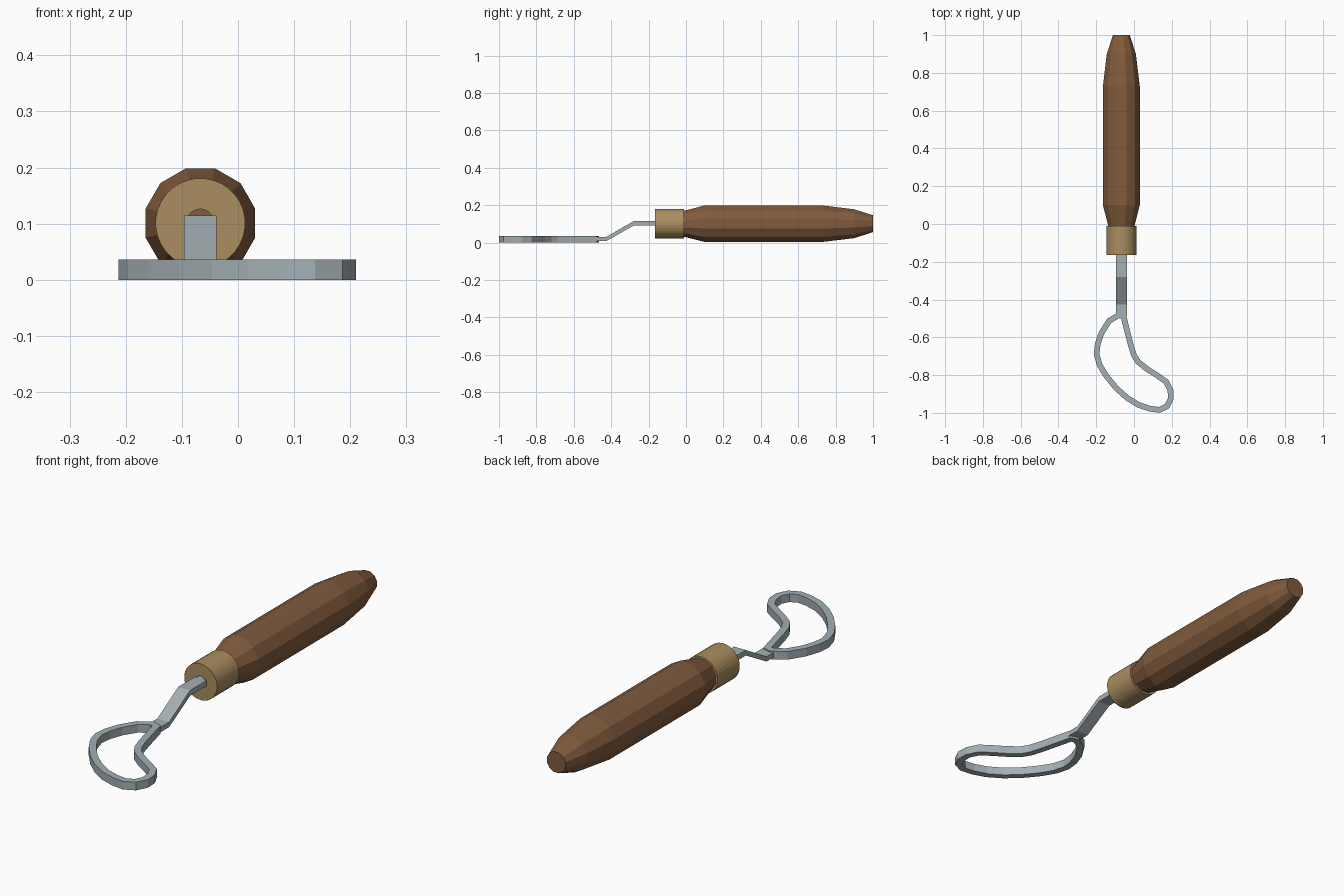
import bpy, bmesh, math
from mathutils import Vector

if "Cube" in bpy.data.objects:
    bpy.data.objects.remove(bpy.data.objects["Cube"])

AX, AZ = -0.067, 0.101   # handle axis (runs along y)


def material(name, rgb):
    m = bpy.data.materials.new(name)
    m.diffuse_color = (*rgb, 1)
    m.use_nodes = True
    m.node_tree.nodes["Principled BSDF"].inputs["Base Color"].default_value = m.diffuse_color
    return m


WOOD = material("brown wood", (0.22, 0.105, 0.047))
BRASS = material("brass", (0.40, 0.27, 0.115))
STEEL = material("steel", (0.37, 0.43, 0.455))


def finish(name, bm, mat):
    bmesh.ops.recalc_face_normals(bm, faces=bm.faces[:])
    me = bpy.data.meshes.new(name)
    bm.to_mesh(me)
    bm.free()
    me.materials.append(mat)
    ob = bpy.data.objects.new(name, me)
    bpy.context.collection.objects.link(ob)
    return ob


def lathe(name, profile, sides, mat, closed=False):
    """Turn (y, radius) points about the handle axis."""
    bm = bmesh.new()
    rings = []
    for y, r in profile:
        angles = [2 * math.pi * (i + 0.5) / sides for i in range(sides)]
        rings.append([bm.verts.new((AX + r * math.cos(a), y, AZ + r * math.sin(a)))
                      for a in angles])
    pairs = list(zip(rings, rings[1:]))
    if closed:
        pairs.append((rings[-1], rings[0]))
    else:
        bm.faces.new(rings[0])
        bm.faces.new(rings[-1])
    for a, b in pairs:
        for i in range(sides):
            j = (i + 1) % sides
            bm.faces.new((a[i], a[j], b[j], b[i]))
    return finish(name, bm, mat)


def ribbon(name, sections, mat, closed):
    """Skin a run of four-cornered sections."""
    bm = bmesh.new()
    rings = [[bm.verts.new(p) for p in s] for s in sections]
    pairs = list(zip(rings, rings[1:]))
    if closed:
        pairs.append((rings[-1], rings[0]))
    else:
        bm.faces.new(rings[0])
        bm.faces.new(rings[-1])
    for a, b in pairs:
        for i in range(4):
            j = (i + 1) % 4
            bm.faces.new((a[i], a[j], b[j], b[i]))
    return finish(name, bm, mat)


# Twelve-sided wooden handle; radii are given across the flats
flat = 1 / math.cos(math.pi / 12)
lathe("handle", [(y, r * flat) for y, r in
                 [(-0.02, 0.068), (0.0, 0.072), (0.10, 0.0975), (0.73, 0.0975),
                  (0.90, 0.077), (1.0, 0.045)]], 12, WOOD)

# Brass ferrule with a small bore for the tang
lathe("ferrule", [(-0.165, 0.08), (-0.01, 0.08), (-0.01, 0.025), (-0.165, 0.025)],
      32, BRASS, closed=True)

# Cranked flat tang
half_w = 0.029
tang = [(-0.485, 0.009, 0.031), (-0.425, 0.009, 0.031),
        (-0.28, 0.091, 0.115), (-0.02, 0.091, 0.115)]
ribbon("tang", [[(AX - half_w, y, lo), (AX + half_w, y, lo),
                 (AX + half_w, y, hi), (AX - half_w, y, hi)] for y, lo, hi in tang],
       STEEL, False)

# Bent cutting loop, a standing strip following a kidney-shaped path
path = [Vector(p) for p in [
    (-.08, -.482), (-.132, -.513), (-.172, -.577), (-.192, -.635), (-.198, -.69),
    (-.182, -.746), (-.147, -.804), (-.095, -.868), (-.037, -.92), (.024, -.958),
    (.085, -.978), (.135, -.984), (.175, -.965), (.195, -.925), (.193, -.88),
    (.17, -.835), (.12, -.80), (.065, -.765), (.022, -.73), (0, -.695),
    (-.016, -.645), (-.035, -.57), (-.055, -.49)]]
sections = []
for i, p in enumerate(path):
    d0 = (p - path[i - 1]).normalized()
    d1 = (path[(i + 1) % len(path)] - p).normalized()
    t = (d0 + d1).normalized()
    n = Vector((-t.y, t.x)) * 0.015 / max(t.dot(d1), 0.75)
    a, b = p - n, p + n
    sections.append([(a.x, a.y, 0), (b.x, b.y, 0), (b.x, b.y, 0.036), (a.x, a.y, 0.036)])
ribbon("cutting_loop", sections, STEEL, True)
